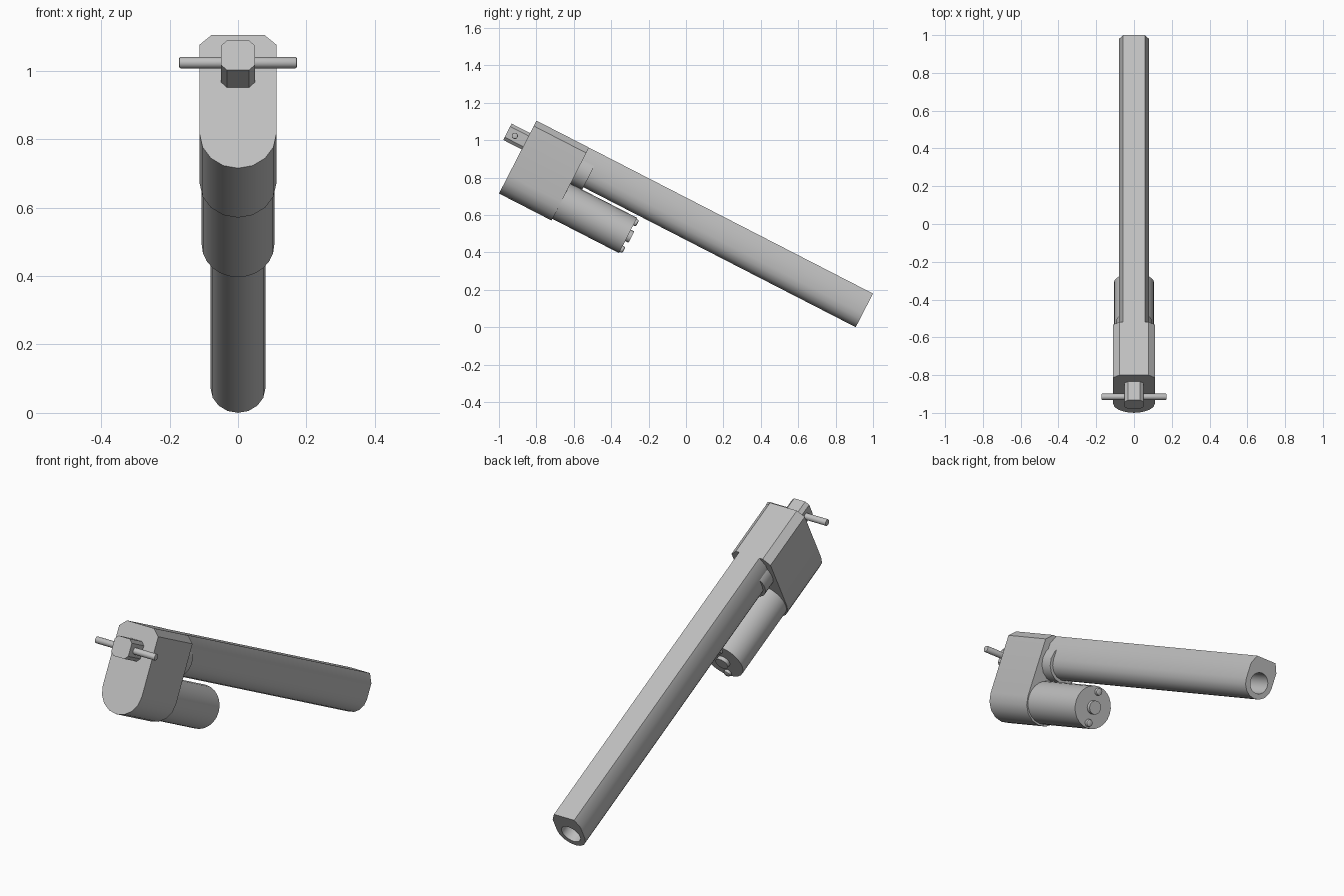
import bpy, bmesh, math
from mathutils import Matrix

if "Cube" in bpy.data.objects:
    bpy.data.objects.remove(bpy.data.objects["Cube"])

# One plain grey for everything
grey = bpy.data.materials.new("grey_metal")
grey.use_nodes = True
colour = (0.52, 0.52, 0.52, 1)
grey.diffuse_color = colour
grey.node_tree.nodes["Principled BSDF"].inputs["Base Color"].default_value = colour

# Parts are laid out along y with x across, then the assembly is tilted
TILT = Matrix.Rotation(math.radians(-27.2), 4, 'X')
AXIS = 0.495     # height of the tube and rod axis
MOTOR = 0.295    # height of the motor axis


def arc(radius, height, start=0, end=360, steps=16):
    """Points of an arc in the x-z cross-section."""
    return [(radius * math.cos(math.radians(start + (end - start) * i / steps)),
             height + radius * math.sin(math.radians(start + (end - start) * i / steps)))
            for i in range(steps + (end - start < 360))]


def prism(name, profile, y0, y1, bevel=0, turn=None):
    """Extrude a closed cross-section from y0 to y1."""
    bm = bmesh.new()
    base = bm.faces.new([bm.verts.new((x, y0, z)) for x, z in profile])
    grown = bmesh.ops.extrude_face_region(bm, geom=[base])["geom"]
    top = [v for v in grown if isinstance(v, bmesh.types.BMVert)]
    bmesh.ops.translate(bm, vec=(0, y1 - y0, 0), verts=top)
    bmesh.ops.recalc_face_normals(bm, faces=bm.faces)
    if bevel:
        rims = [e for e in bm.edges if abs(e.verts[0].co.y - e.verts[1].co.y) < 1e-6]
        bmesh.ops.bevel(bm, geom=rims, offset=bevel, segments=2, profile=0.5,
                        affect='EDGES')
    mesh = bpy.data.meshes.new(name)
    if turn:
        bm.transform(turn)
    bm.transform(TILT)
    bm.to_mesh(mesh)
    bm.free()
    mesh.materials.append(grey)
    obj = bpy.data.objects.new(name, mesh)
    bpy.context.collection.objects.link(obj)
    return obj


def smooth(obj):
    bpy.ops.object.select_all(action='DESELECT')
    obj.select_set(True)
    bpy.context.view_layer.objects.active = obj
    bpy.ops.object.shade_smooth_by_angle(angle=math.radians(30))


def flat_topped(half, flat, shoulder, top, centre):
    """Rounded underside, straight sides, chamfered flat top."""
    return arc(half, centre, 180, 360, 8) + [
        (half, shoulder), (flat, top), (-flat, top), (-half, shoulder)]


# Gearbox housing
parts = [prism("gearbox", flat_topped(0.112, 0.077, 0.585, 0.617, 0.291), -1.216, -0.9)]

# Outer tube with a bored end
tube = prism("outer_tube", flat_topped(0.08, 0.058, 0.572, 0.617, AXIS), -0.905, 0.807)
cutter = prism("bore_cutter", arc(0.052, AXIS, steps=24), 0.2, 0.9)
cutter.hide_render = True
cut = tube.modifiers.new("bore", 'BOOLEAN')
cut.operation = 'DIFFERENCE'
cut.solver = 'EXACT'
cut.object = cutter
bpy.context.view_layer.objects.active = tube
bpy.ops.object.modifier_apply(modifier="bore")
bpy.data.objects.remove(cutter)
parts.append(tube)

# Collar between gearbox and tube
parts.append(prism("tube_collar", arc(0.095, AXIS), -0.905, -0.83))

# Motor with its end boss and two screws
parts.append(prism("motor", arc(0.106, MOTOR, steps=24), -0.905, -0.5))
parts.append(prism("motor_boss", arc(0.034, MOTOR), -0.505, -0.48))
for side, offset in (("upper", 0.08), ("lower", -0.08)):
    parts.append(prism(side + "_screw", arc(0.019, MOTOR + offset, steps=12),
                       -0.505, -0.484, bevel=0.007))

# Rod tip: square bar with chamfered corners
h, c = 0.049, 0.032
tip = [(h, -c), (h, c), (c, h), (-c, h), (-h, c), (-h, -c), (-c, -h), (c, -h)]
parts.append(prism("rod_tip", [(x, z + AXIS - 0.002) for x, z in tip], -1.327, -1.21))

# Cross pin through the rod tip
across = Matrix.Translation((0, -1.2815, AXIS - 0.003)) @ Matrix.Rotation(math.pi / 2, 4, 'Z')
parts.append(prism("cross_pin", arc(0.0165, 0), -0.172, 0.172, bevel=0.004, turn=across))

for part in parts:
    smooth(part)
